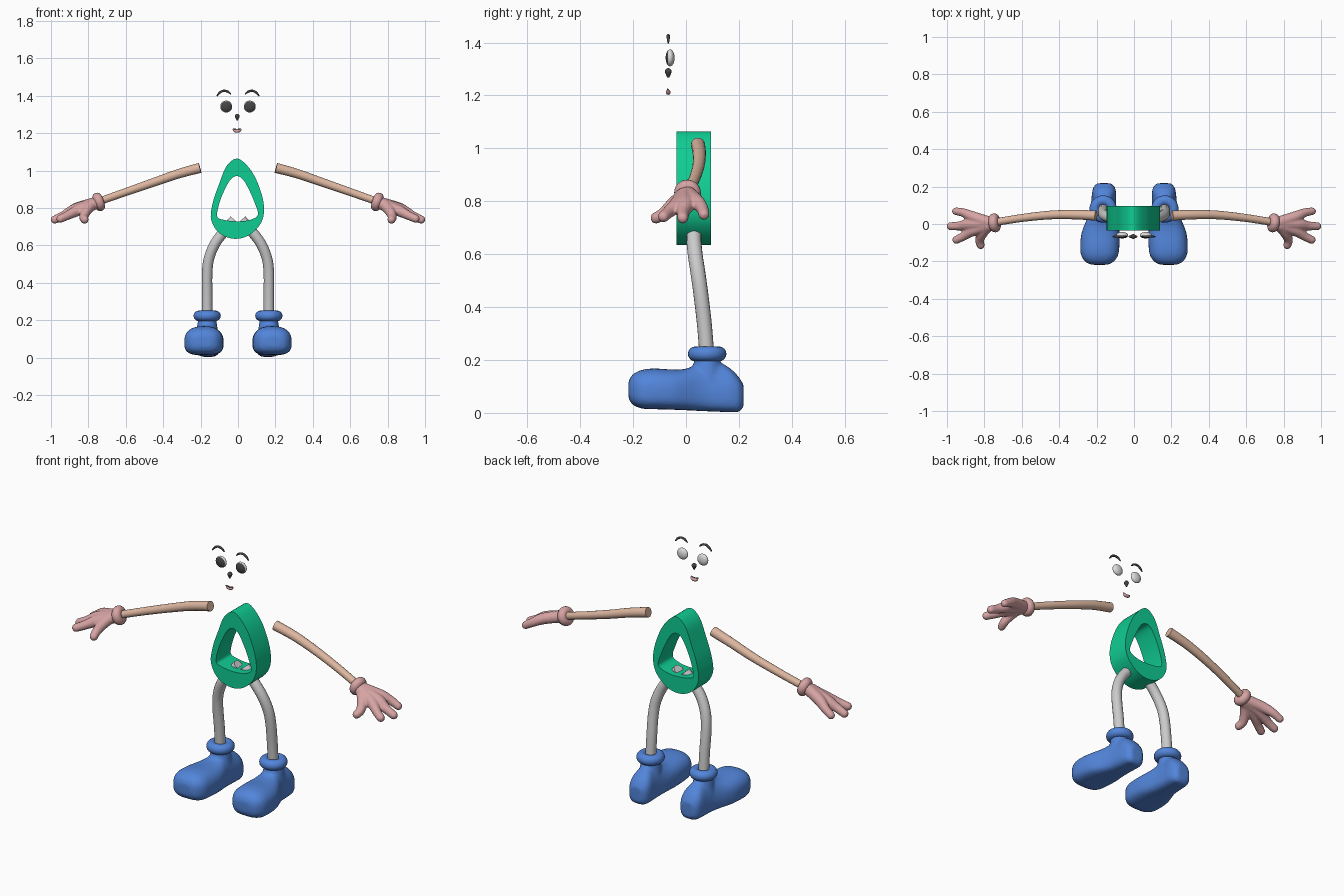
import bpy, bmesh, math
from mathutils import Vector, Matrix

cube = bpy.data.objects.get("Cube")
if cube:
    bpy.data.objects.remove(cube, do_unlink=True)


def material(name, rgb):
    m = bpy.data.materials.new(name)
    m.diffuse_color = (*rgb, 1)
    m.use_nodes = True
    m.node_tree.nodes["Principled BSDF"].inputs["Base Color"].default_value = (*rgb, 1)
    return m


GREEN = material("green", (0.005, 0.61, 0.29))
BLUE = material("blue", (0.085, 0.235, 0.70))
SKIN = material("tan skin", (0.72, 0.47, 0.35))
PINK = material("glove pink", (0.68, 0.37, 0.37))
GREY = material("light grey", (0.60, 0.60, 0.60))
WHITE = material("eye white", (0.72, 0.72, 0.72))
DARK = material("dark grey", (0.06, 0.06, 0.06))


def finish(bm, name, mats, mirror=False, voxel=0, smooth=0):
    """Turn a bmesh into a smooth shaded object, optionally fused and mirrored."""
    bmesh.ops.recalc_face_normals(bm, faces=bm.faces)
    me = bpy.data.meshes.new(name)
    bm.to_mesh(me)
    bm.free()
    ob = bpy.data.objects.new(name, me)
    bpy.context.collection.objects.link(ob)
    for m in mats:
        me.materials.append(m)
    bpy.ops.object.select_all(action='DESELECT')
    ob.select_set(True)
    bpy.context.view_layer.objects.active = ob
    bpy.ops.object.shade_smooth_by_angle(angle=math.radians(40))
    if voxel:
        r = ob.modifiers.new("Fuse", 'REMESH')
        r.mode, r.voxel_size, r.use_smooth_shade = 'VOXEL', voxel, True
        s = ob.modifiers.new("Soften", 'SMOOTH')
        s.factor, s.iterations = 0.5, smooth
    if mirror:
        mod = ob.modifiers.new("Mirror", 'MIRROR')
        mod.use_mirror_merge = False
    return ob


def spline(pts, steps, closed=False):
    """Catmull-Rom curve through points of any dimension."""
    p = [Vector(q) for q in pts]
    n = len(p)
    get = (lambda i: p[i % n]) if closed else (lambda i: p[min(max(i, 0), n - 1)])
    out = []
    for i in range(n if closed else n - 1):
        a, b, c, d = (get(i + k) for k in (-1, 0, 1, 2))
        for s in range(steps):
            t = s / steps
            out.append(0.5 * (2 * b + (c - a) * t + (2 * a - 5 * b + 4 * c - d) * t * t
                              + (3 * b - a - 3 * c + d) * t ** 3))
    return out if closed else out + [p[-1]]


def loft(bm, rings, caps=True, wrap=False):
    vs = [[bm.verts.new(c) for c in r] for r in rings]
    n = len(vs[0])
    for k in range(len(vs) if wrap else len(vs) - 1):
        a, b = vs[k], vs[(k + 1) % len(vs)]
        for i in range(n):
            j = (i + 1) % n
            bm.faces.new((a[i], a[j], b[j], b[i]))
    if caps:
        bm.faces.new(vs[0])
        bm.faces.new(vs[-1])


def tube(name, pts, mat, mirror=False, sides=16, steps=5):
    """Round tube along (x, y, z, radius) points."""
    path = spline(pts, steps)
    rings = []
    for i, p in enumerate(path):
        d = (path[min(i + 1, len(path) - 1)] - path[max(i - 1, 0)]).xyz.normalized()
        u = d.cross(Vector((0, 1, 0))).normalized()
        v = d.cross(u)
        rings.append([p.xyz + p.w * (u * math.cos(t) + v * math.sin(t))
                      for t in (2 * math.pi * k / sides for k in range(sides))])
    bm = bmesh.new()
    loft(bm, rings)
    return finish(bm, name, [mat], mirror)


def ring(name, loc, axis, major, minor, mat):
    """Mirrored torus cuff."""
    m = Matrix.Translation(loc) @ Vector(axis).to_track_quat('Z', 'Y').to_matrix().to_4x4()
    rings = []
    for i in range(32):
        a = 2 * math.pi * i / 32
        rings.append([m @ Vector(((major + minor * math.cos(b)) * math.cos(a),
                                  (major + minor * math.cos(b)) * math.sin(a),
                                  minor * math.sin(b)))
                      for b in (2 * math.pi * k / 16 for k in range(16))])
    bm = bmesh.new()
    loft(bm, rings, caps=False, wrap=True)
    finish(bm, name, [mat], True)


# Egg-shaped body ring with a rounded triangular opening
outer = [(0, 1.063), (.07, 1.0), (.118, .90), (.139, .80), (.123, .72), (.06, .655),
         (-.02, .635), (-.10, .665), (-.144, .74), (-.134, .83), (-.10, .93), (-.06, 1.025)]
inner = [(-.005, .97), (.028, .95), (.06, .895), (.088, .83), (.107, .765), (.07, .738),
         (0, .728), (-.08, .737), (-.112, .757), (-.098, .83), (-.07, .90), (-.037, .955)]
out_c, in_c = spline(outer, 6, True), spline(inner, 6, True)
bm = bmesh.new()
loft(bm, [[(p.x, y, p.y) for p in c] for c, y in
          ((out_c, -.035), (out_c, .095), (in_c, .095), (in_c, -.035))], caps=False, wrap=True)
finish(bm, "body", [GREEN])

# Arms and legs
tube("arms", [(.203, .045, 1.014, .027), (.32, .05, .982, .025), (.45, .048, .937, .023),
              (.60, .032, .885, .021), (.75, .008, .832, .02)], SKIN, True)
tube("legs", [(.02, .035, .735, .028), (.08, .03, .667, .028), (.125, .034, .605, .028),
              (.155, .045, .53, .028), (.165, .056, .45, .028), (.165, .07, .33, .028),
              (.165, .08, .20, .028)], GREY, True)
ring("wrist_cuffs", (.745, .006, .832), (.92, -.12, -.33), .026, .025, PINK)
ring("ankle_cuffs", (.165, .08, .223), (0, 0, 1), .045, .028, BLUE)

# Hands: three fingers and a thumb fused from rows of spheres
fingers = [
    [(.77, .008, .825, .032), (.86, .038, .80, .030), (.91, .060, .775, .024), (.952, .068, .75, .021)],
    [(.77, 0, .822, .032), (.87, 0, .79, .033), (.93, -.010, .76, .025), (.98, -.012, .737, .022)],
    [(.77, -.008, .82, .032), (.86, -.035, .785, .030), (.91, -.065, .76, .024), (.95, -.085, .742, .022)],
    [(.78, -.010, .82, .030), (.81, -.050, .785, .028), (.825, -.085, .752, .024), (.82, -.113, .737, .022)]]
bm = bmesh.new()
for f in fingers:
    for p in spline(f, 6):
        bmesh.ops.create_uvsphere(bm, u_segments=16, v_segments=10, radius=p.w,
                                  matrix=Matrix.Translation(p.xyz))
finish(bm, "hands", [PINK], True, voxel=.006, smooth=4)

# Shoes: sections along y as (y, centre x, half width, bottom, top), plus an ankle neck
sections = [(-.218, .185, .04, .06, .115), (-.205, .185, .072, .034, .142), (-.17, .184, .098, .017, .162),
            (-.12, .183, .105, .014, .168), (-.05, .179, .102, .012, .164), (0, .173, .09, .010, .167),
            (.04, .168, .078, .008, .182), (.08, .164, .070, .006, .195), (.13, .162, .066, .004, .19),
            (.17, .160, .064, .003, .166), (.20, .160, .055, .004, .135), (.218, .160, .035, .025, .105)]


def section(y, cx, w, zb, zt):
    mid = zb + min((zt - zb) / 2, .07)
    taper = max(0, zt - .165) * 9
    pts = []
    for k in range(32):
        c, s = math.cos(2 * math.pi * k / 32), math.sin(2 * math.pi * k / 32)
        e = .8 if s > 0 else .6
        x = math.copysign(abs(c) ** e, c) * w * (1 - taper * max(s, 0))
        z = math.copysign(abs(s) ** e, s)
        pts.append((cx + x, y, mid + z * ((zt - mid) if s > 0 else (mid - zb))))
    return pts


bm = bmesh.new()
loft(bm, [section(*s) for s in spline(sections, 3)])
bmesh.ops.create_cone(bm, cap_ends=True, segments=24, radius1=.062, radius2=.046, depth=.10,
                      matrix=Matrix.Translation((.165, .08, .17)))
finish(bm, "shoes", [BLUE], True, voxel=.008, smooth=6)

# Eyes: flattened balls with a dark front disc
bm = bmesh.new()
centre = Vector((.063, -.06, 1.342))
bmesh.ops.create_uvsphere(bm, u_segments=32, v_segments=20, radius=1,
                          matrix=Matrix.Translation(centre) @ Matrix.Diagonal((.032, .017, .032, 1))
                          @ Matrix.Rotation(math.pi / 2, 4, 'X'))
for f in bm.faces:
    d = f.calc_center_median() - centre
    if d.y < 0 and math.hypot(d.x, d.z) < .0275:
        f.material_index = 1
finish(bm, "eyes", [WHITE, DARK], True)

# Eyebrows, nose and mouth
tube("eyebrows", [(.038, -.067, 1.408, .003), (.055, -.067, 1.422, .006), (.078, -.067, 1.426, .006),
                  (.098, -.067, 1.416, .006), (.113, -.067, 1.398, .003)], DARK, True, 10)
tube("nose", [(-.004, -.067, 1.303, .003), (-.004, -.067, 1.298, .010), (-.004, -.067, 1.29, .013),
              (-.004, -.067, 1.279, .009), (-.004, -.067, 1.267, .003)], DARK, False, 12)
tube("mouth", [(-.027, -.067, 1.222, .003), (-.018, -.067, 1.214, .008), (-.005, -.067, 1.211, .009),
               (.008, -.067, 1.214, .008), (.017, -.067, 1.222, .003)], PINK, False, 10)
tube("lip_line", [(-.027, -.07, 1.224, .002), (-.005, -.07, 1.220, .003),
                  (.017, -.07, 1.224, .002)], DARK, False, 8)
